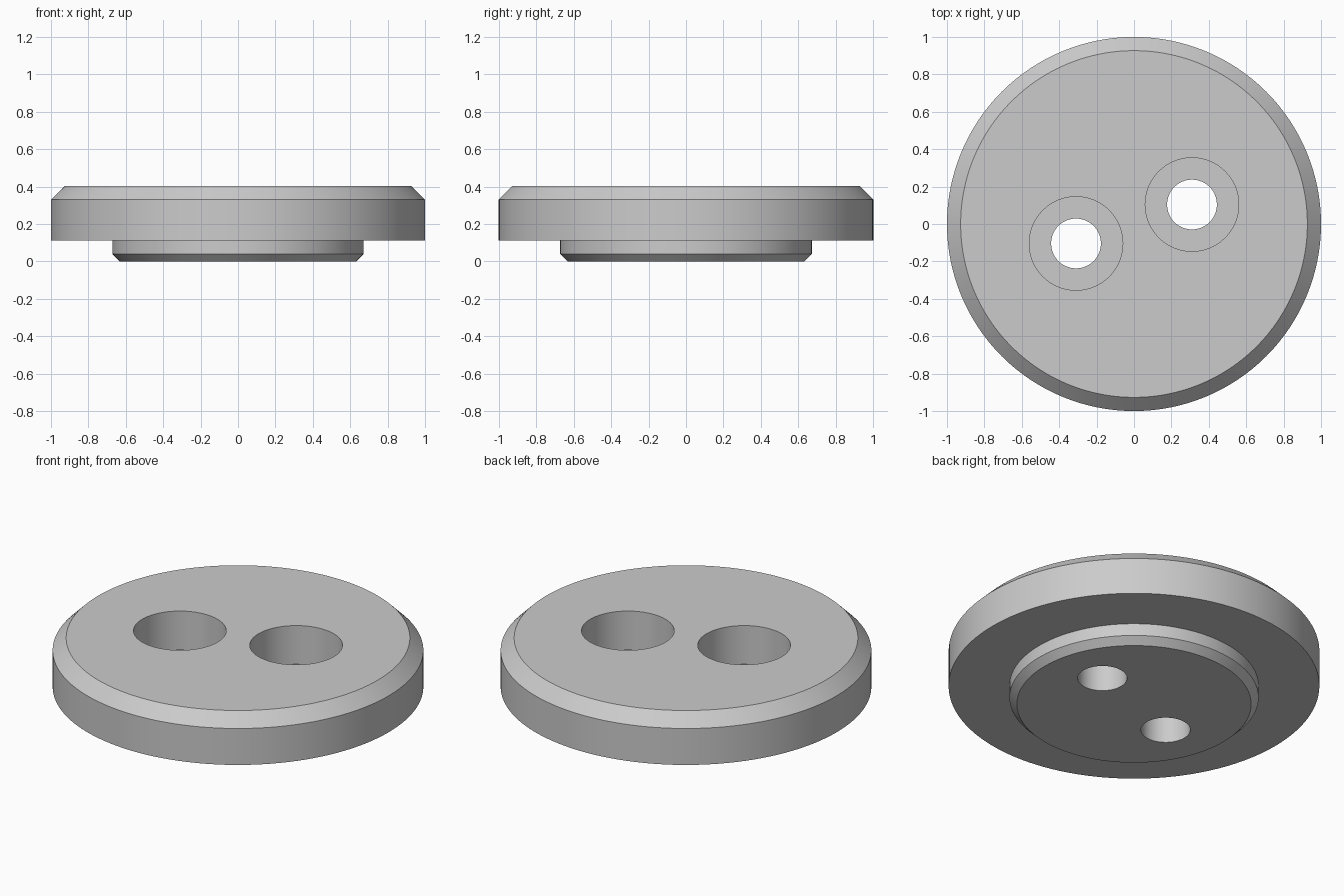
import bpy
import math

cube = bpy.data.objects.get("Cube")
if cube:
    bpy.data.objects.remove(cube, do_unlink=True)

SEGMENTS = 128
HEIGHT = 0.403
FLOOR = 0.173                 # counterbore floor
HOLE = (0.31, 0.104)          # second hole is opposite

grey = bpy.data.materials.new("plain grey")
grey.use_nodes = True
colour = (0.6, 0.6, 0.6, 1)
grey.diffuse_color = colour
grey.node_tree.nodes["Principled BSDF"].inputs["Base Color"].default_value = colour


def lathe(name, profile, centre=(0, 0)):
    """Closed solid turned about a vertical axis from (radius, z) points."""
    angles = [2 * math.pi * i / SEGMENTS for i in range(SEGMENTS)]
    verts = [(r * math.cos(a), r * math.sin(a), z) for r, z in profile for a in angles]
    faces = []
    for ring in range(len(profile) - 1):
        low, high = ring * SEGMENTS, (ring + 1) * SEGMENTS
        for i in range(SEGMENTS):
            j = (i + 1) % SEGMENTS
            faces.append((low + i, low + j, high + j, high + i))
    faces.append(tuple(reversed(range(SEGMENTS))))
    faces.append(tuple(range(len(verts) - SEGMENTS, len(verts))))
    mesh = bpy.data.meshes.new(name)
    mesh.from_pydata(verts, [], faces)
    mesh.materials.append(grey)
    obj = bpy.data.objects.new(name, mesh)
    obj.location = (*centre, 0)
    bpy.context.collection.objects.link(obj)
    return obj


# Flanged disc with chamfered rim and stepped boss underneath
disc = lathe("flanged_disc", [(0.632, 0), (0.672, 0.04), (0.672, 0.113), (1, 0.113),
                              (1, 0.33), (0.927, HEIGHT)])

# Two counterbored through holes
cutters = []
for side, name in ((1, "left_hole_cutter"), (-1, "right_hole_cutter")):
    cutter = lathe(name, [(0.133, -0.1), (0.133, FLOOR), (0.25, FLOOR), (0.25, HEIGHT + 0.1)],
                   (side * HOLE[0], side * HOLE[1]))
    cutter.hide_render = True
    cutters.append(cutter)
    cut = disc.modifiers.new(name, 'BOOLEAN')
    cut.operation = 'DIFFERENCE'
    cut.solver = 'EXACT'
    cut.object = cutter

# Apply the cuts, then smooth the curved walls only
bpy.ops.object.select_all(action='DESELECT')
disc.select_set(True)
bpy.context.view_layer.objects.active = disc
for modifier in list(disc.modifiers):
    bpy.ops.object.modifier_apply(modifier=modifier.name)
for cutter in cutters:
    bpy.data.objects.remove(cutter, do_unlink=True)
bpy.ops.object.shade_smooth_by_angle(angle=math.radians(30))
